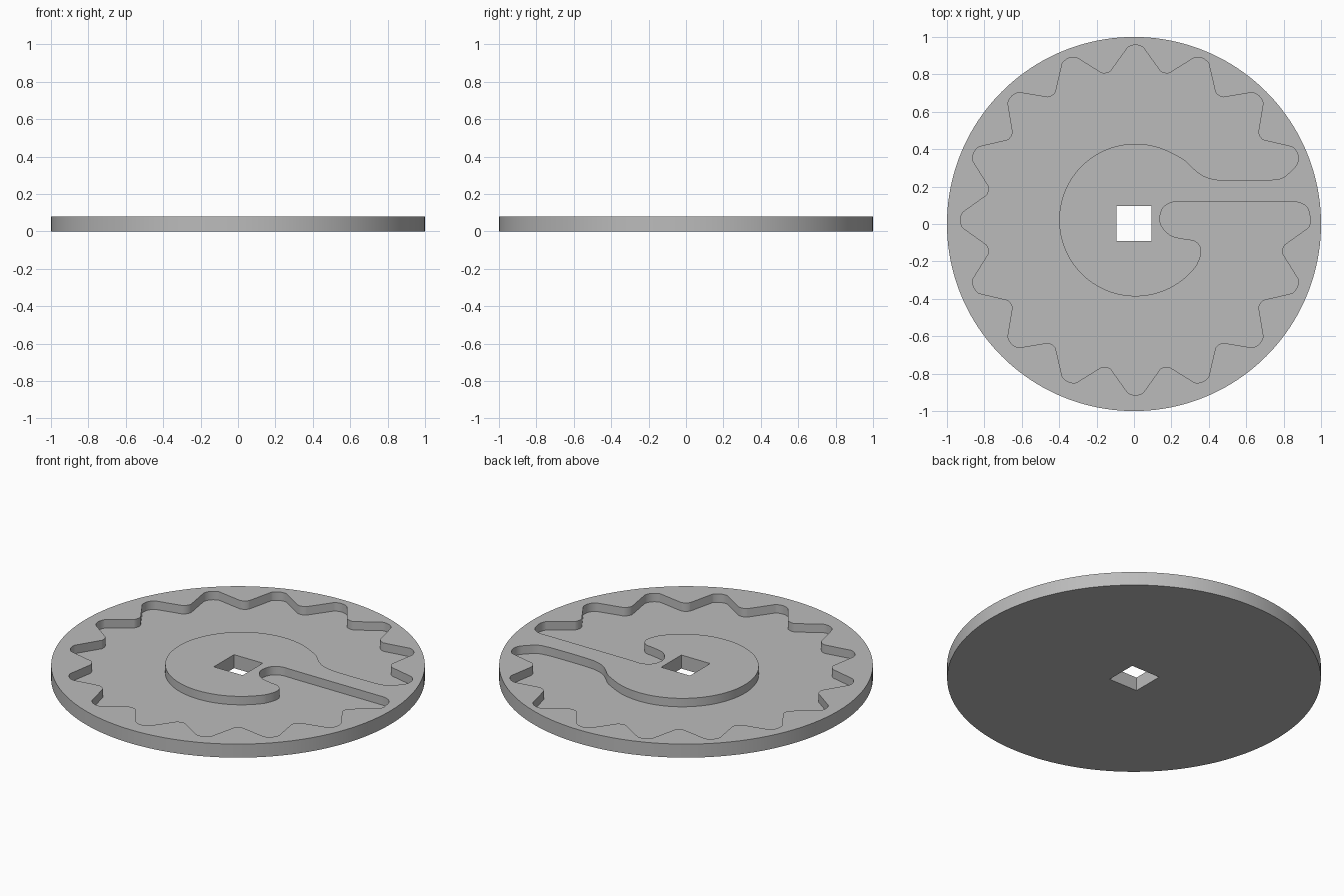
import bpy, bmesh
from math import cos, sin, acos, radians, pi
from mathutils import Vector

cube = bpy.data.objects.get("Cube")
if cube:
    bpy.data.objects.remove(cube, do_unlink=True)

HEIGHT, FLOOR = 0.08, 0.03
CENTRE = Vector((0.008, 0.021))
LOBES = 16
TIP_R, VALLEY_R = 0.073, 0.062      # rounding of lobe tips and valleys
ORBIT = 0.863                       # distance of those arcs from the centre
HUB_R = 0.408

grey = bpy.data.materials.new("plain grey")
grey.use_nodes = True
colour = (0.5, 0.5, 0.5, 1)
grey.diffuse_color = colour
grey.node_tree.nodes["Principled BSDF"].inputs["Base Color"].default_value = colour


def polar(r, a):
    return Vector((r * cos(a), r * sin(a)))


def arc(c, r, a0, a1, n):
    return [c + polar(r, a0 + (a1 - a0) * i / n) for i in range(n + 1)]


def smooth(points, n=6):
    """Catmull-Rom curve from the second point to the last but one."""
    p = [Vector(q) for q in points]
    out = []
    for a, b, c, d in zip(p, p[1:], p[2:], p[3:]):
        for i in range(n):
            t = i / n
            out.append(0.5 * (2 * b + (c - a) * t + (2 * a - 5 * b + 4 * c - d) * t ** 2
                              + (3 * b - a - 3 * c + d) * t ** 3))
    return out + [p[-2]]


def prism(name, outline, z0, z1):
    """Extrude a closed flat outline between two heights."""
    bm = bmesh.new()
    face = bm.faces.new([bm.verts.new((p[0], p[1], z0)) for p in outline])
    top = bmesh.ops.extrude_face_region(bm, geom=[face])["geom"]
    verts = [v for v in top if isinstance(v, bmesh.types.BMVert)]
    bmesh.ops.translate(bm, verts=verts, vec=(0, 0, z1 - z0))
    bmesh.ops.recalc_face_normals(bm, faces=bm.faces)
    mesh = bpy.data.meshes.new(name)
    bm.to_mesh(mesh)
    bm.free()
    mesh.materials.append(grey)
    obj = bpy.data.objects.new(name, mesh)
    bpy.context.collection.objects.link(obj)
    return obj


# Scalloped outer wall of the pocket, counter-clockwise
step = 2 * pi / LOBES
phi = acos((TIP_R + VALLEY_R) / (2 * ORBIT * sin(step / 2)))
swing = step / 2 + pi / 2 - phi
wall = []
for k in range(1, LOBES + 1):
    t = k * step
    tip = CENTRE + polar(ORBIT, t)
    start = t - radians(60) if k == 1 else t - swing
    end = t if k == LOBES else t + swing
    wall += arc(tip, TIP_R, start, end, 12)
    if k < LOBES:
        b = t + step / 2
        valley = CENTRE + polar(ORBIT, b)
        wall += arc(valley, VALLEY_R, b + 1.5 * pi - phi, b + pi / 2 + phi, 9)

# Hub wall, clockwise, and the two sides of the arm joining hub and rim
hub = arc(CENTRE, HUB_R, radians(-37), radians(-298), 80)
notch = smooth([wall[-2], wall[-1], (0.928, 0.085), (0.885, 0.114), (0.83, 0.117),
                (0.75, 0.117), (0.3, 0.117), (0.21, 0.117), (0.157, 0.088),
                (0.138, 0.03), (0.153, -0.02), (0.2, -0.063), (0.27, -0.08),
                (0.325, -0.09), (0.356, -0.125), (0.356, -0.17), hub[0], hub[1]])
arm = smooth([hub[-2], hub[-1], (0.27, 0.342), (0.325, 0.29), (0.37, 0.258),
              (0.433, 0.238), (0.52, 0.233), (0.64, 0.233), (0.735, 0.236),
              (0.8, 0.25), wall[0], wall[1]])
pocket_outline = wall + notch[1:-1] + hub + arm[1:-1]

# Drop repeated points
clean = []
for p in pocket_outline:
    if not clean or (p - clean[-1]).length > 0.0005:
        clean.append(p)

disc = prism("scalloped_disc", arc(Vector((0, 0)), 1, 0, 2 * pi, 160)[:-1], 0, HEIGHT)
pocket = prism("pocket_cutter", clean, FLOOR, HEIGHT + 0.1)
h, y = 0.094, 0.003
hole = prism("hole_cutter", [(-h, y - h), (h, y - h), (h, y + h), (-h, y + h)], -0.1, HEIGHT + 0.1)

# Cut the pocket and the square hole
bpy.ops.object.select_all(action="DESELECT")
disc.select_set(True)
bpy.context.view_layer.objects.active = disc
for cutter in (pocket, hole):
    cutter.hide_render = True
    mod = disc.modifiers.new(cutter.name, "BOOLEAN")
    mod.operation = "DIFFERENCE"
    mod.solver = "EXACT"
    mod.object = cutter
    bpy.ops.object.modifier_apply(modifier=mod.name)
    bpy.data.objects.remove(cutter, do_unlink=True)
bpy.ops.object.shade_smooth_by_angle(angle=radians(30))
